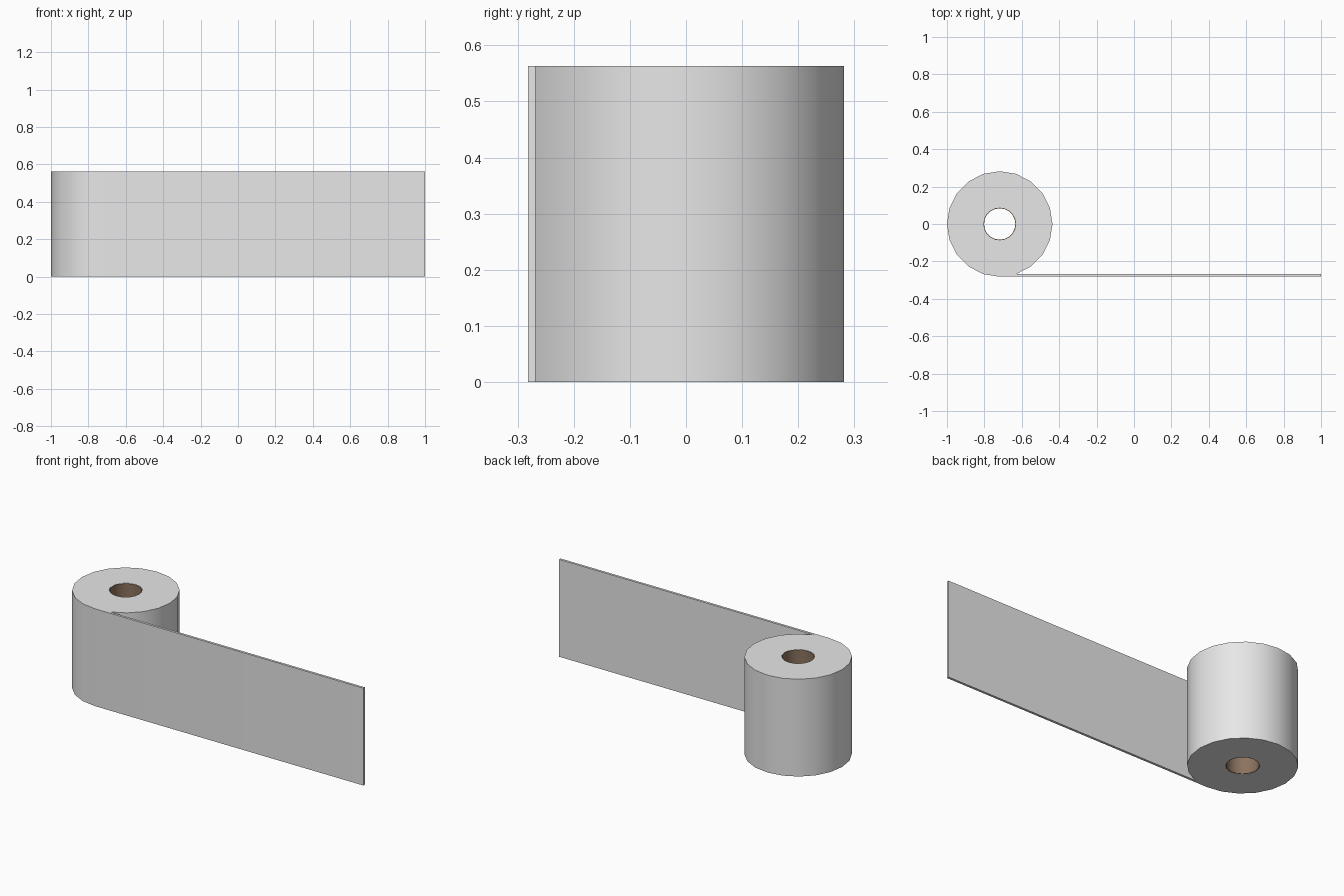
import bpy, bmesh, math

if "Cube" in bpy.data.objects:
    bpy.data.objects.remove(bpy.data.objects["Cube"])

SIDES = 20
R_OUT, R_HOLE, R_CORE = 0.282, 0.088, 0.084
CX, H = -1 + 0.282, 0.563


def material(name, rgb):
    m = bpy.data.materials.new(name)
    m.diffuse_color = (*rgb, 1)
    m.use_nodes = True
    m.node_tree.nodes["Principled BSDF"].inputs["Base Color"].default_value = m.diffuse_color
    return m


def ring_verts(bm, r, z):
    # vertex 0 points straight to the front (-y), then counter-clockwise
    return [bm.verts.new((CX + r * math.sin(math.tau * i / SIDES),
                          -r * math.cos(math.tau * i / SIDES), z))
            for i in range(SIDES)]


def make_roll(name, r_out, r_in, z0, z1, mat, tail_x=None):
    """Hollow prism, with an optional flat sheet leaving it tangentially."""
    bm = bmesh.new()
    outer, inner = ring_verts(bm, r_out, z0), ring_verts(bm, r_in, z0)
    for i in range(SIDES):
        j = (i + 1) % SIDES
        bm.faces.new((outer[i], inner[i], inner[j], outer[j]))
    if tail_x is not None:
        a, b = outer[0], outer[1]
        c = bm.verts.new((tail_x, b.co.y, z0))
        d = bm.verts.new((tail_x, a.co.y, z0))
        bm.faces.new((a, b, c, d))
    ext = bmesh.ops.extrude_face_region(bm, geom=bm.faces[:], use_keep_orig=True)
    for v in ext["geom"]:
        if isinstance(v, bmesh.types.BMVert):
            v.co.z = z1
    bmesh.ops.recalc_face_normals(bm, faces=bm.faces[:])
    me = bpy.data.meshes.new(name)
    bm.to_mesh(me)
    bm.free()
    me.materials.append(mat)
    ob = bpy.data.objects.new(name, me)
    bpy.context.collection.objects.link(ob)
    bpy.ops.object.select_all(action='DESELECT')
    ob.select_set(True)
    bpy.context.view_layer.objects.active = ob
    bpy.ops.object.shade_smooth_by_angle(angle=math.radians(30))
    return ob


# paper roll with its unrolled sheet
make_roll("paper_roll", R_OUT, R_HOLE, 0, H,
          material("white paper", (0.8, 0.8, 0.8)), tail_x=1.0)
# cardboard tube lining the hole
make_roll("cardboard_core", R_HOLE, R_CORE, 0.001, H - 0.001,
          material("brown cardboard", (0.26, 0.17, 0.115)))
